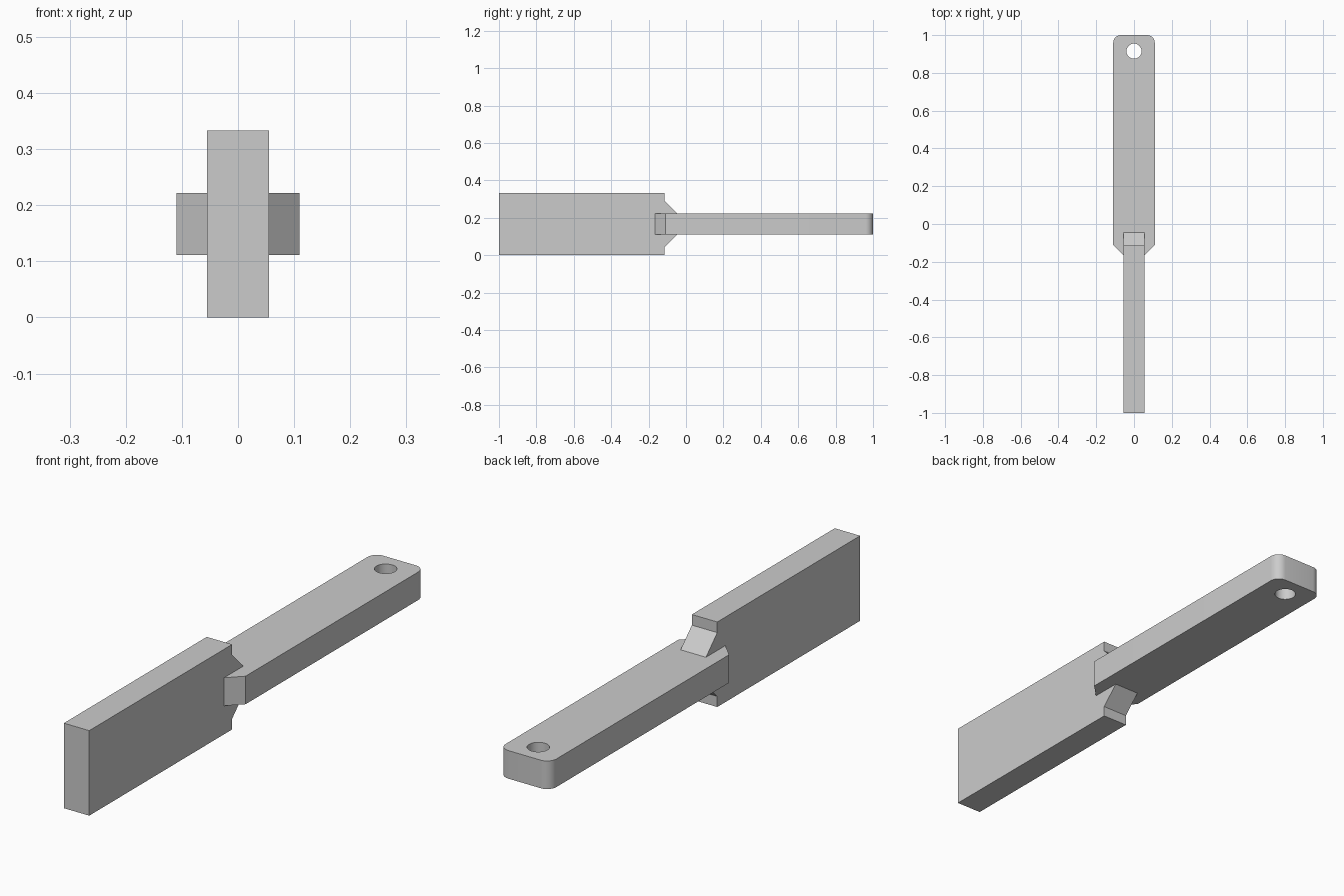
import bpy
import bmesh
import math
from mathutils import Vector

if "Cube" in bpy.data.objects:
    bpy.data.objects.remove(bpy.data.objects["Cube"], do_unlink=True)

MID_Z = 1 / 6          # centre height of both parts
HALF_THICK = 0.055     # half thickness of blade and handle

grey = bpy.data.materials.new("plain grey")
grey.use_nodes = True
grey.diffuse_color = (0.6, 0.6, 0.6, 1)
grey.node_tree.nodes["Principled BSDF"].inputs["Base Color"].default_value = (0.6, 0.6, 0.6, 1)


def prism(name, points, offset, round_end=0):
    """Extrude a closed outline along an offset, optionally rounding the corners at y = 1."""
    bm = bmesh.new()
    face = bm.faces.new([bm.verts.new(p) for p in points])
    moved = bmesh.ops.extrude_face_region(bm, geom=[face])["geom"]
    bmesh.ops.translate(bm, vec=offset, verts=[v for v in moved if isinstance(v, bmesh.types.BMVert)])
    bmesh.ops.recalc_face_normals(bm, faces=bm.faces)
    if round_end:
        corners = [e for e in bm.edges
                   if all(v.co.y > 0.99 for v in e.verts)
                   and abs(e.verts[0].co.z - e.verts[1].co.z) > 0.01]
        bmesh.ops.bevel(bm, geom=corners, offset=round_end, segments=8, profile=0.5, affect='EDGES')
    mesh = bpy.data.meshes.new(name)
    bm.to_mesh(mesh)
    bm.free()
    mesh.materials.append(grey)
    obj = bpy.data.objects.new(name, mesh)
    bpy.context.collection.objects.link(obj)
    return obj


# Upright flat block with a tapered tang meeting the handle
upper = [(-1, MID_Z), (-0.115, MID_Z), (-0.115, 0.125), (-0.045, HALF_THICK)]
lower = [(y, -h) for y, h in reversed(upper)]
blade = prism("blade_block",
              [(-HALF_THICK, y, MID_Z + h) for y, h in upper + lower],
              Vector((2 * HALF_THICK, 0, 0)))

# Flat handle with chamfered front corners and rounded back corners
right = [(0.11, 1), (0.11, -0.11), (HALF_THICK, -0.165)]
left = [(-x, y) for x, y in reversed(right)]
handle = prism("handle",
               [(x, y, MID_Z - HALF_THICK) for x, y in right + left],
               Vector((0, 0, 2 * HALF_THICK)), round_end=0.04)

# Hanging hole through the handle
bpy.ops.mesh.primitive_cylinder_add(vertices=48, radius=0.04, depth=0.4, location=(0, 0.915, MID_Z))
cutter = bpy.context.object
cutter.name = "hole_cutter"
cutter.hide_render = True
cutter.data.materials.append(grey)
cut = handle.modifiers.new("hanging hole", 'BOOLEAN')
cut.operation = 'DIFFERENCE'
cut.solver = 'EXACT'
cut.object = cutter
bpy.ops.object.select_all(action='DESELECT')
handle.select_set(True)
bpy.context.view_layer.objects.active = handle
bpy.ops.object.modifier_apply(modifier=cut.name)
bpy.data.objects.remove(cutter, do_unlink=True)
bpy.ops.object.shade_smooth_by_angle(angle=math.radians(30))
